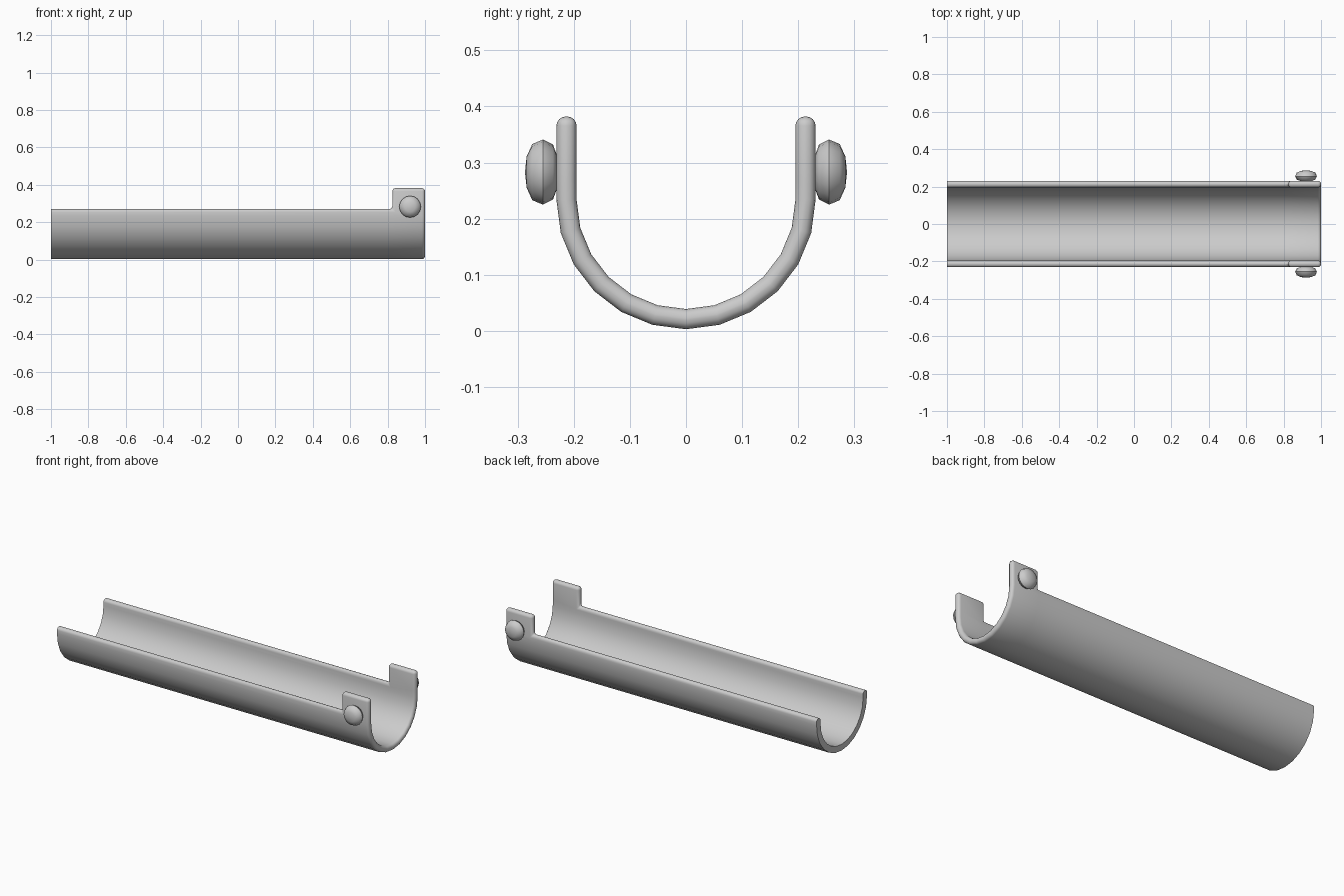
import bpy, bmesh, math
from mathutils import Matrix

cube = bpy.data.objects.get("Cube")
if cube:
    bpy.data.objects.remove(cube, do_unlink=True)

grey = bpy.data.materials.new("plain grey")
grey.use_nodes = True
colour = (0.6, 0.6, 0.6, 1)
grey.diffuse_color = colour
grey.node_tree.nodes["Principled BSDF"].inputs["Base Color"].default_value = colour


def finish(bm, name):
    bmesh.ops.recalc_face_normals(bm, faces=bm.faces)
    mesh = bpy.data.meshes.new(name)
    bm.to_mesh(mesh)
    bm.free()
    obj = bpy.data.objects.new(name, mesh)
    bpy.context.collection.objects.link(obj)
    mesh.materials.append(grey)
    bpy.ops.object.select_all(action='DESELECT')
    obj.select_set(True)
    bpy.context.view_layer.objects.active = obj
    bpy.ops.object.shade_smooth_by_angle(angle=math.radians(45))
    return obj


# Trough: half-round section with straight walls, tabs raised at one end
OUTER, INNER, AXIS_Z = 0.231, 0.195, 0.234
WALL_TOP, TAB_TOP = 0.27, 0.382
columns = [-1, 0.825, 1]


def section(radius):
    arc = [(-radius * math.cos(math.pi * i / 12), AXIS_Z - radius * math.sin(math.pi * i / 12))
           for i in range(13)]
    left = [(-radius, TAB_TOP), (-radius, WALL_TOP)]
    return left + arc + [(-y, z) for y, z in reversed(left)]


bm = bmesh.new()
skins = []
for radius in (OUTER, INNER):
    skins.append([[bm.verts.new((x, y, z)) for x in columns] for y, z in section(radius)])
partner = {}
for outer_row, inner_row in zip(*skins):
    partner.update(zip(outer_row, inner_row))

last = len(skins[0]) - 2
for i in range(last + 1):
    for j in range(2):
        if j == 0 and i in (0, last):
            continue  # the tabs only exist at the far end
        a, b = skins[0][i], skins[0][i + 1]
        quad = [a[j], a[j + 1], b[j + 1], b[j]]
        bm.faces.new(quad)
        bm.faces.new([partner[v] for v in reversed(quad)])

# Close the rim between the two skins
for e in [e for e in bm.edges if e.is_boundary and e.verts[0] in partner and e.verts[1] in partner]:
    p, q = e.verts
    bm.faces.new([p, q, partner[q], partner[p]])
bmesh.ops.delete(bm, geom=[v for v in bm.verts if not v.link_faces], context='VERTS')
bmesh.ops.recalc_face_normals(bm, faces=bm.faces)

# Round every rim edge except the plain cut end
rim = [e for e in bm.edges if e.calc_face_angle(0) > 1
       and not all(v.co.x < -0.99 for v in e.verts)]
bmesh.ops.bevel(bm, geom=rim, offset=0.0165, offset_type='OFFSET', segments=4,
                profile=0.5, affect='EDGES', clamp_overlap=True)
finish(bm, "trough")

# Flattened round knobs outside the tabs
knob_profile = [(0, 0.229), (0.03, 0.23), (0.049, 0.237), (0.058, 0.255),
                (0.05, 0.274), (0.028, 0.284), (0, 0.287)]
for side, name in ((1, "back_knob"), (-1, "front_knob")):
    bm = bmesh.new()
    pts = [bm.verts.new((0.92 + r, side * y, 0.283)) for r, y in knob_profile]
    edges = [bm.edges.new(pair) for pair in zip(pts, pts[1:])]
    bmesh.ops.spin(bm, geom=pts + edges, cent=(0.92, 0, 0.283), axis=(0, 1, 0),
                   angle=math.tau, steps=16, use_merge=True)
    bmesh.ops.remove_doubles(bm, verts=bm.verts, dist=0.0005)
    finish(bm, name)
